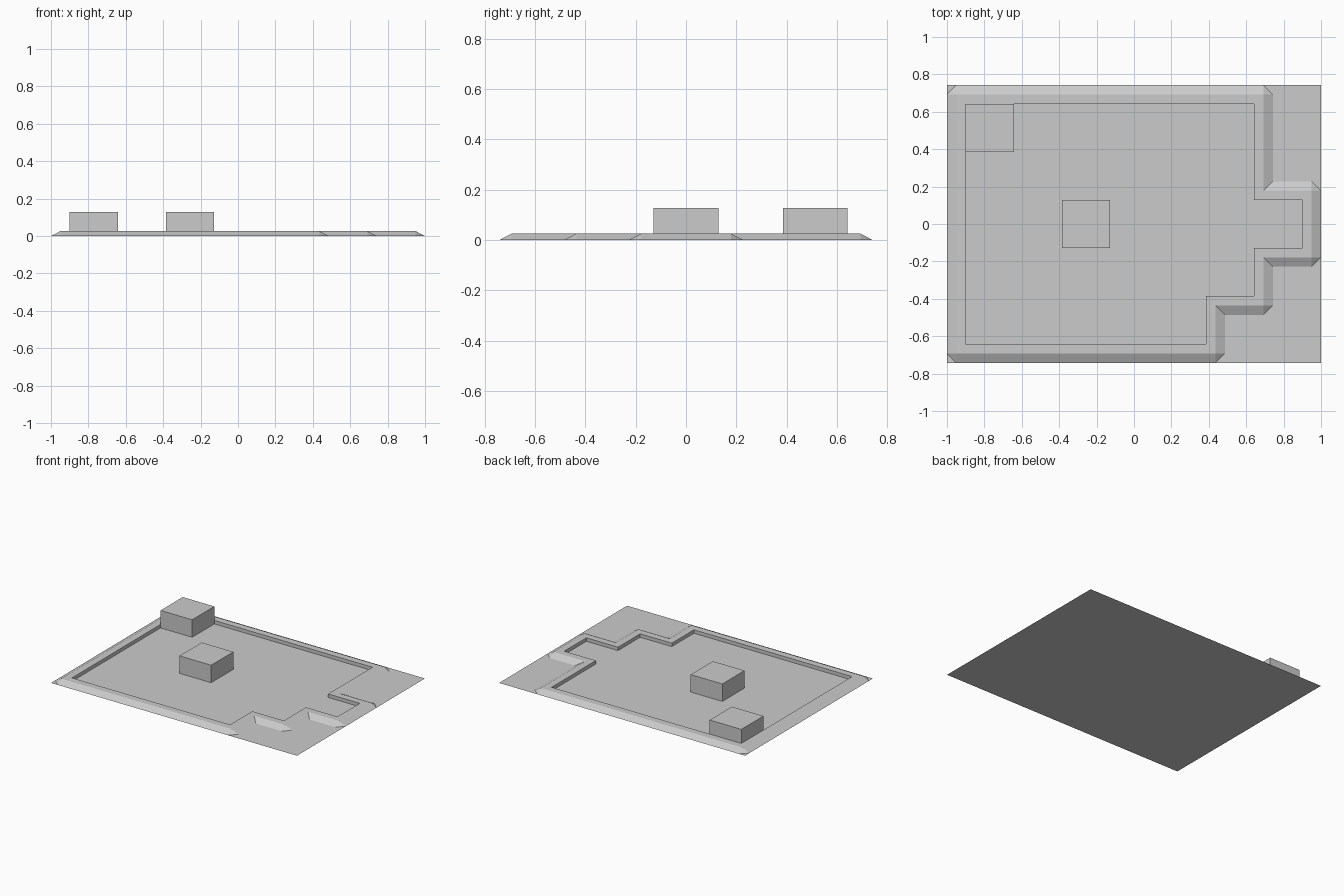
import bpy
import bmesh
from mathutils import Vector

old = bpy.data.objects.get("Cube")
if old:
    bpy.data.objects.remove(old, do_unlink=True)

UNIT = 2 / 7.78          # one floor tile
STEP = 0.05              # width of rim top, and of rim slope
RIM = UNIT / 10          # rim height
HALF_X, HALF_Y = 3.5 * UNIT + 2 * STEP, 2.5 * UNIT + 2 * STEP

grey = bpy.data.materials.new("light_grey")
grey.use_nodes = True
colour = (0.6, 0.6, 0.6, 1)
grey.diffuse_color = colour
grey.node_tree.nodes["Principled BSDF"].inputs["Base Color"].default_value = colour


def finish(name, bm):
    mesh = bpy.data.meshes.new(name)
    bm.to_mesh(mesh)
    bm.free()
    mesh.materials.append(grey)
    obj = bpy.data.objects.new(name, mesh)
    bpy.context.collection.objects.link(obj)
    return obj


def block(name, x, y):
    """Open-bottomed block standing on the floor, one tile wide."""
    bm = bmesh.new()
    bmesh.ops.create_cube(bm, size=1)
    bm.faces.ensure_lookup_table()
    bottom = [f for f in bm.faces if f.normal.z < -0.5]
    bmesh.ops.delete(bm, geom=bottom, context="FACES_ONLY")
    for v in bm.verts:
        v.co = ((x + v.co.x) * UNIT, (y + v.co.y) * UNIT, (v.co.z + 0.5) * UNIT / 2)
    finish(name, bm)


# Base sheet
bm = bmesh.new()
bm.faces.new([bm.verts.new((sx * HALF_X, sy * HALF_Y, 0))
              for sx, sy in ((-1, -1), (1, -1), (1, 1), (-1, 1))])
finish("base_sheet", bm)

# Rim around the stepped floor plan, counter-clockwise in tiles
plan = [(-3.5, -2.5), (1.5, -2.5), (1.5, -1.5), (2.5, -1.5), (2.5, -0.5),
        (3.5, -0.5), (3.5, 0.5), (2.5, 0.5), (2.5, 2.5), (-3.5, 2.5)]
pts = [Vector(p) * UNIT for p in plan]
bm = bmesh.new()


def vert(p, z):
    return bm.verts.new((p.x, p.y, z))


corners = []
for i, p in enumerate(pts):
    d_in = (p - pts[i - 1]).normalized()
    d_out = (pts[(i + 1) % len(pts)] - p).normalized()
    n_in, n_out = Vector((d_in.y, -d_in.x)), Vector((d_out.y, -d_out.x))
    ridge = p + (n_in + n_out) * STEP
    convex = d_in.cross(d_out) > 0
    if convex:      # clipped foot at outward corners
        foot_a, foot_b = vert(ridge + n_in * STEP, 0), vert(ridge + n_out * STEP, 0)
    else:           # mitred foot at inward corners
        foot_a = foot_b = vert(ridge + (n_in + n_out) * STEP, 0)
    corners.append((vert(p, 0), vert(p, RIM), vert(ridge, RIM), foot_a, foot_b))

for i, a in enumerate(corners):
    b = corners[(i + 1) % len(corners)]
    bm.faces.new((a[0], a[1], b[1], b[0]))      # inner wall
    bm.faces.new((a[1], a[2], b[2], b[1]))      # flat top
    bm.faces.new((a[2], a[4], b[3], b[2]))      # outer slope
    if a[3] is not a[4]:
        bm.faces.new((a[2], a[3], a[4]))        # clipped corner
bmesh.ops.recalc_face_normals(bm, faces=bm.faces[:])
if sum(f.normal.z for f in bm.faces) < 0:
    bmesh.ops.reverse_faces(bm, faces=bm.faces[:])
finish("floor_rim", bm)

# Raised blocks
block("centre_block", -1, 0)
block("corner_block", -3, 2)
